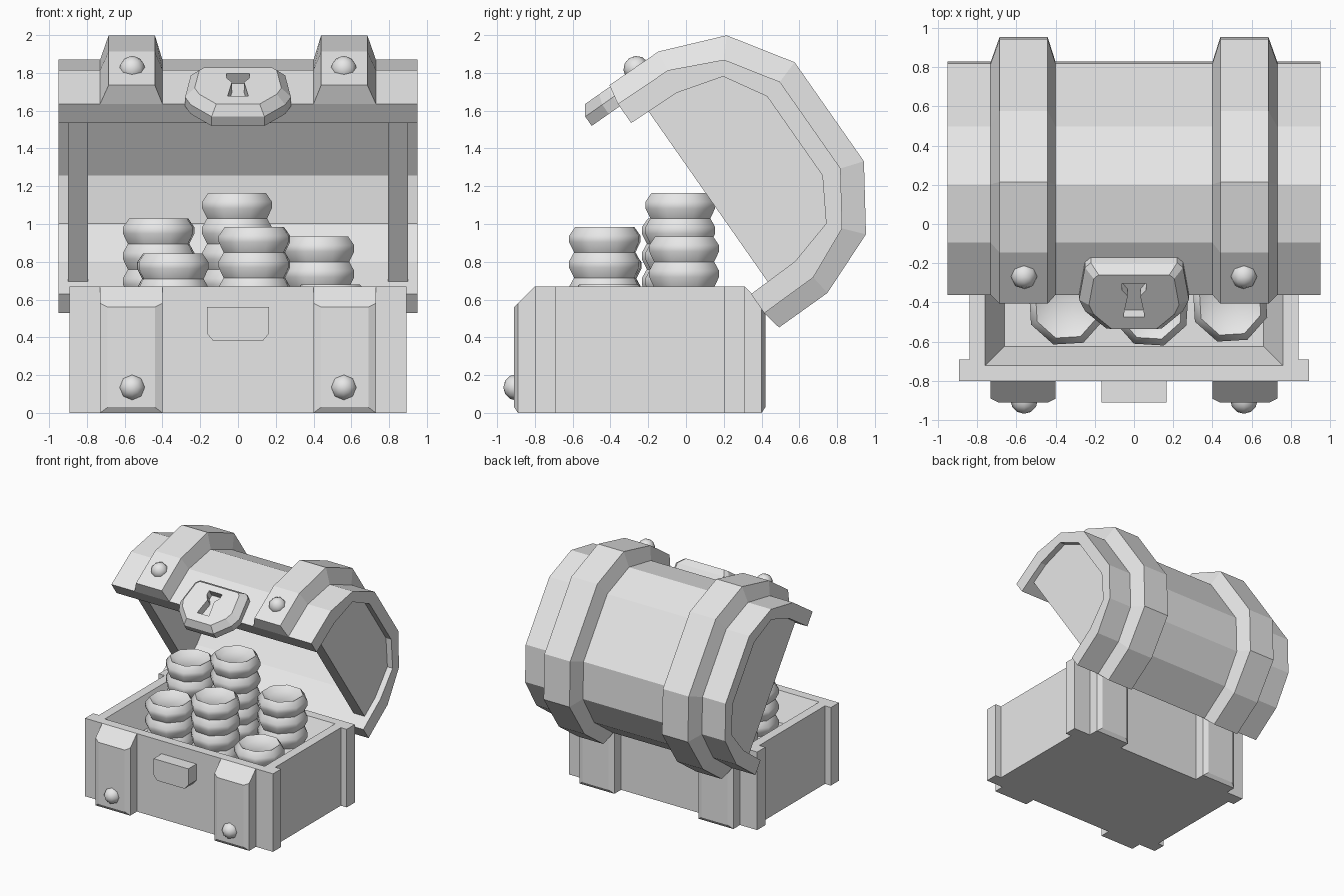
import bpy, bmesh, math
from mathutils import Matrix

if "Cube" in bpy.data.objects:
    bpy.data.objects.remove(bpy.data.objects["Cube"])

GREY = (0.8, 0.8, 0.8, 1)
mat = bpy.data.materials.new("plain_grey")
mat.use_nodes = True
mat.diffuse_color = GREY
mat.node_tree.nodes["Principled BSDF"].inputs["Base Color"].default_value = GREY


def finish(name, bm, smooth=None):
    bmesh.ops.recalc_face_normals(bm, faces=bm.faces[:])
    mesh = bpy.data.meshes.new(name)
    bm.to_mesh(mesh)
    bm.free()
    mesh.materials.append(mat)
    if smooth:
        mesh.shade_smooth()
        mesh.set_sharp_from_angle(angle=math.radians(smooth))
    obj = bpy.data.objects.new(name, mesh)
    bpy.context.collection.objects.link(obj)
    return obj


def loft(name, rings, smooth=None):
    """Skin a row of equal closed rings and cap both ends."""
    bm = bmesh.new()
    rows = [[bm.verts.new(p) for p in ring] for ring in rings]
    n = len(rows[0])
    for a, b in zip(rows, rows[1:]):
        for i in range(n):
            j = (i + 1) % n
            bm.faces.new((a[i], a[j], b[j], b[i]))
    bm.faces.new(rows[0])
    bm.faces.new(rows[-1])
    return finish(name, bm, smooth)


def box(name, x, y, z):
    return loft(name, [[(a, y[0], z[0]), (a, y[1], z[0]), (a, y[1], z[1]), (a, y[0], z[1])] for a in x])


def mirrored(half):
    return [(-w, v) for w, v in half] + [(w, v) for w, v in reversed(half)]


def plate(name, half, layers):
    """Symmetric outline in x and z, stacked along y; layers are (y, scale, centre height)."""
    return loft(name, [[(x * s, y, c + (z - c) * s) for x, z in mirrored(half)] for y, s, c in layers])


def stud(name, x, y, z):
    bm = bmesh.new()
    bmesh.ops.create_uvsphere(bm, u_segments=8, v_segments=6, radius=0.07,
                              matrix=Matrix.Translation((x, y, z)) @ Matrix.Rotation(math.pi / 2, 4, "X"))
    return finish(name, bm, 50)


# Chest body with a sloped hollow
X, FRONT, BACK, TOP = 0.837, -0.80, 0.31, 0.67
bm = bmesh.new()
bmesh.ops.create_cube(bm, size=1)
for v in bm.verts:
    v.co = (v.co.x * 2 * X, (FRONT + BACK) / 2 + v.co.y * (BACK - FRONT), (v.co.z + 0.5) * TOP)
top = [f for f in bm.faces if f.calc_center_median().z > TOP - 0.01]
bmesh.ops.inset_region(bm, faces=top, thickness=0.11)
bmesh.ops.inset_region(bm, faces=top, thickness=0.14, depth=-0.22)
finish("chest_body", bm)

# Corner posts, body straps and lower studs
for side, sx in (("left", 1), ("right", -1)):
    for end, y0, d in (("front", FRONT, -1), ("back", BACK, 1)):
        box(f"{end}_{side}_post", (sx * X, sx * 0.893), (y0, y0 - d * 0.11), (0, TOP))
        rings = []
        for depth, w, z0, z1 in ((0, 0.165, 0, TOP), (0.09, 0.165, 0, 0.58), (0.11, 0.125, 0.03, 0.56)):
            rings.append([(sx * 0.565 + a * w, y0 + d * depth, z)
                          for a, z in ((-1, z0), (1, z0), (1, z1), (-1, z1))])
        loft(f"{end}_{side}_strap", rings)
    stud(f"lower_{side}_stud", sx * 0.56, FRONT - 0.097, 0.135)

# Lock block on the body
plate("body_lock", [(0.13, 0.38), (0.165, 0.42), (0.165, 0.56)], [(FRONT, 1, 0.47), (FRONT - 0.11, 1, 0.47)])

# Lid, built closed around its own centre and then swung open
INNER = [(0.553, 0), (0.545, 0.29), (0.475, 0.54), (0.255, 0.67)]
OUTER = [(0.676, 0), (0.67, 0.32), (0.545, 0.595), (0.28, 0.77)]
RAISED = [(0.783, 0.02), (0.78, 0.335), (0.643, 0.68), (0.32, 0.893)]


def band(name, low, high, x_low, x_high):
    return loft(name, [[(x_low[0], a, b), (x_high[0], c, d), (x_high[1], c, d), (x_low[1], a, b)]
                       for (a, b), (c, d) in zip(mirrored(low), mirrored(high))])


lid = [band("lid_shell", INNER, OUTER, (-0.95, 0.95), (-0.95, 0.95))]
for side, sx in (("left", 1), ("right", -1)):
    lid.append(band(f"lid_{side}_strap", OUTER, RAISED, (sx * 0.40, sx * 0.73), (sx * 0.44, sx * 0.685)))
    wall = mirrored([(0.553, 0.11)] + INNER[1:])
    lid.append(loft(f"lid_{side}_end", [[(sx * x, a, b) for a, b in wall] for x in (0.795, 0.90)]))
    lid.append(stud(f"lid_{side}_stud", sx * 0.56, -0.77, 0.187))

# Latch plate with a keyhole recess
latch = plate("lid_latch", [(0.14, -0.18), (0.25, -0.07), (0.28, 0), (0.25, 0.2), (0.22, 0.23)],
              [(-0.66, 1, 0.03), (-0.72, 1, 0.03), (-0.775, 0.82, 0.03)])
keyhole = plate("keyhole_cutter", [(0.055, -0.07), (0.032, 0.06), (0.062, 0.1), (0.062, 0.14)],
                [(-0.9, 1, 0), (-0.71, 1, 0)])
keyhole.hide_render = True
keyhole.hide_viewport = True
cut = latch.modifiers.new("keyhole", "BOOLEAN")
cut.object = keyhole
cut.solver = "EXACT"
lid += [latch, keyhole]
for part in lid:
    part.location = (0, 0.027, 1.082)
    part.rotation_euler = (math.radians(-55), 0, 0)

# Stacks of dished eight-sided coins: x, y, top height
STACKS = [(-0.42, -0.045, 1.03), (-0.005, -0.03, 1.165), (-0.345, -0.425, 0.845),
          (0.087, -0.43, 0.985), (0.43, -0.01, 0.935), (0.49, -0.41, 0.68)]
COIN = 0.135
for k, (cx, cy, height) in enumerate(STACKS):
    profile = [(0.11, height - 0.03), (0.165, height)]
    z = height
    while z > 0.45:
        profile += [(0.2, z - 0.35 * COIN), (0.2, z - 0.6 * COIN), (0.172, z - COIN)]
        z -= COIN
    turn = math.pi / 8 + 0.06 * (k % 3 - 1)
    loft(f"coin_stack_{k + 1}",
         [[(cx + r * math.cos(turn + i * math.pi / 4), cy + r * math.sin(turn + i * math.pi / 4), h)
           for i in range(8)] for r, h in profile], 50)
